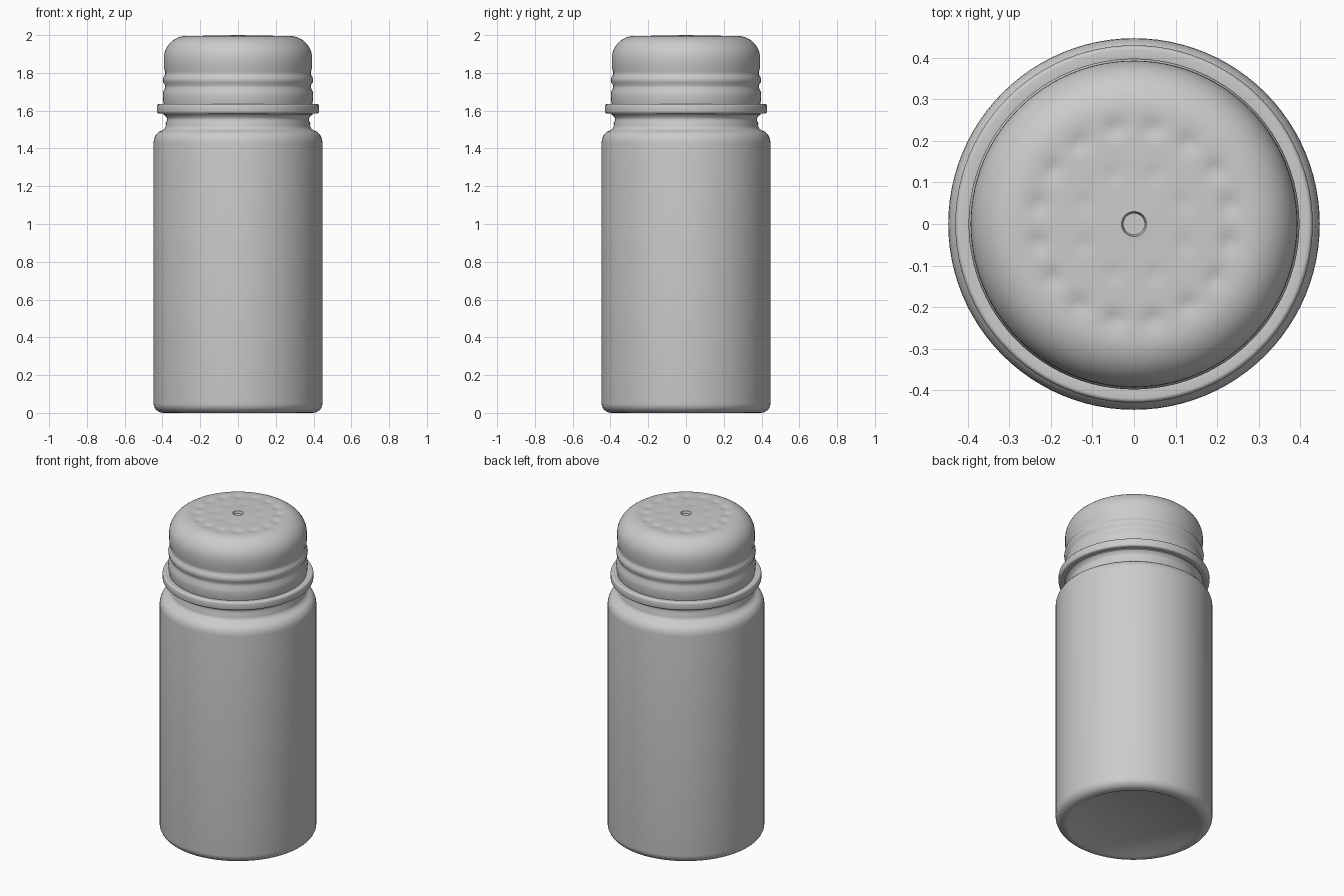
import bpy, bmesh, math

if "Cube" in bpy.data.objects:
    bpy.data.objects.remove(bpy.data.objects["Cube"], do_unlink=True)

grey = bpy.data.materials.new("plain_grey")
grey.use_nodes = True
colour = (0.6, 0.6, 0.6, 1)
grey.diffuse_color = colour
grey.node_tree.nodes["Principled BSDF"].inputs["Base Color"].default_value = colour

SIDES = 96


def lathe(name, profile, shape=None):
    """Revolve (radius, height) points around z, from the bottom axis point to the top one."""
    bm = bmesh.new()
    verts = [bm.verts.new((r, 0, z)) for r, z in profile]
    edges = [bm.edges.new(pair) for pair in zip(verts, verts[1:])]
    bmesh.ops.spin(bm, geom=verts + edges, cent=(0, 0, 0), axis=(0, 0, 1),
                   angle=math.tau, steps=SIDES, use_merge=True)
    bmesh.ops.remove_doubles(bm, verts=bm.verts, dist=0.0001)
    bmesh.ops.recalc_face_normals(bm, faces=bm.faces)
    if shape:
        for v in bm.verts:
            v.co.z += shape(v.co)
    mesh = bpy.data.meshes.new(name)
    bm.to_mesh(mesh)
    bm.free()
    mesh.materials.append(grey)
    obj = bpy.data.objects.new(name, mesh)
    bpy.context.collection.objects.link(obj)
    bpy.ops.object.select_all(action="DESELECT")
    obj.select_set(True)
    bpy.context.view_layer.objects.active = obj
    bpy.ops.object.shade_smooth_by_angle(angle=math.radians(40))
    return obj


def arc(r, z, width, height, start, end, steps=6):
    """Elliptical corner for a profile, angles in degrees."""
    angles = [math.radians(start + (end - start) * i / steps) for i in range(steps + 1)]
    return [(r + width * math.cos(a), z + height * math.sin(a)) for a in angles]


# Jar body with rounded foot, shoulder and neck
body = [(0, 0.012), (0.36, 0.012), (0.38, 0)]
body += arc(0.395, 0.05, 0.052, 0.05, -90, 0)
body += arc(0.395, 1.43, 0.052, 0.065, 0, 80)
body += [(0.388, 1.505), (0.382, 1.52), (0.383, 1.535), (0.375, 1.55),
         (0.378, 1.565), (0.395, 1.58), (0.395, 1.6), (0, 1.6)]
lathe("jar_body", body)

# Collar ring under the lid
collar = [(0, 1.585), (0.415, 1.585)]
collar += arc(0.42, 1.597, 0.01, 0.012, -90, 0, 3)
collar += arc(0.42, 1.623, 0.01, 0.012, 0, 90, 3)
collar += [(0.4, 1.632), (0, 1.632)]
lathe("collar_ring", collar)

# Shallow dimples in a circle on the lid, with a fainter inner circle
dimples = []
for count, radius, depth in ((16, 0.235, 0.008), (8, 0.13, 0.003)):
    for i in range(count):
        a = math.tau * (i + 0.5) / count
        dimples.append((radius * math.cos(a), radius * math.sin(a), depth))


def press(co):
    if co.z < 1.97:
        return 0
    return -sum(d * math.exp(-((co.x - x) ** 2 + (co.y - y) ** 2) / 0.0005)
                for x, y, d in dimples)


# Lid with two grooves, a domed edge and a small centre hole
lid = [(0, 1.62), (0.39, 1.62), (0.396, 1.65), (0.398, 1.68), (0.396, 1.7),
       (0.387, 1.72), (0.386, 1.735), (0.396, 1.75), (0.398, 1.765),
       (0.394, 1.78), (0.386, 1.79), (0.386, 1.805), (0.392, 1.825)]
lid += arc(0.275, 1.875, 0.118, 0.12, 0, 90, 12)
lid += [(r / 100, 1.995 + 0.005 * (1 - r / 27.5)) for r in range(26, 3, -1)]
lid += [(0.03, 2), (0.026, 1.985), (0, 1.985)]
lathe("screw_lid", lid, press)
